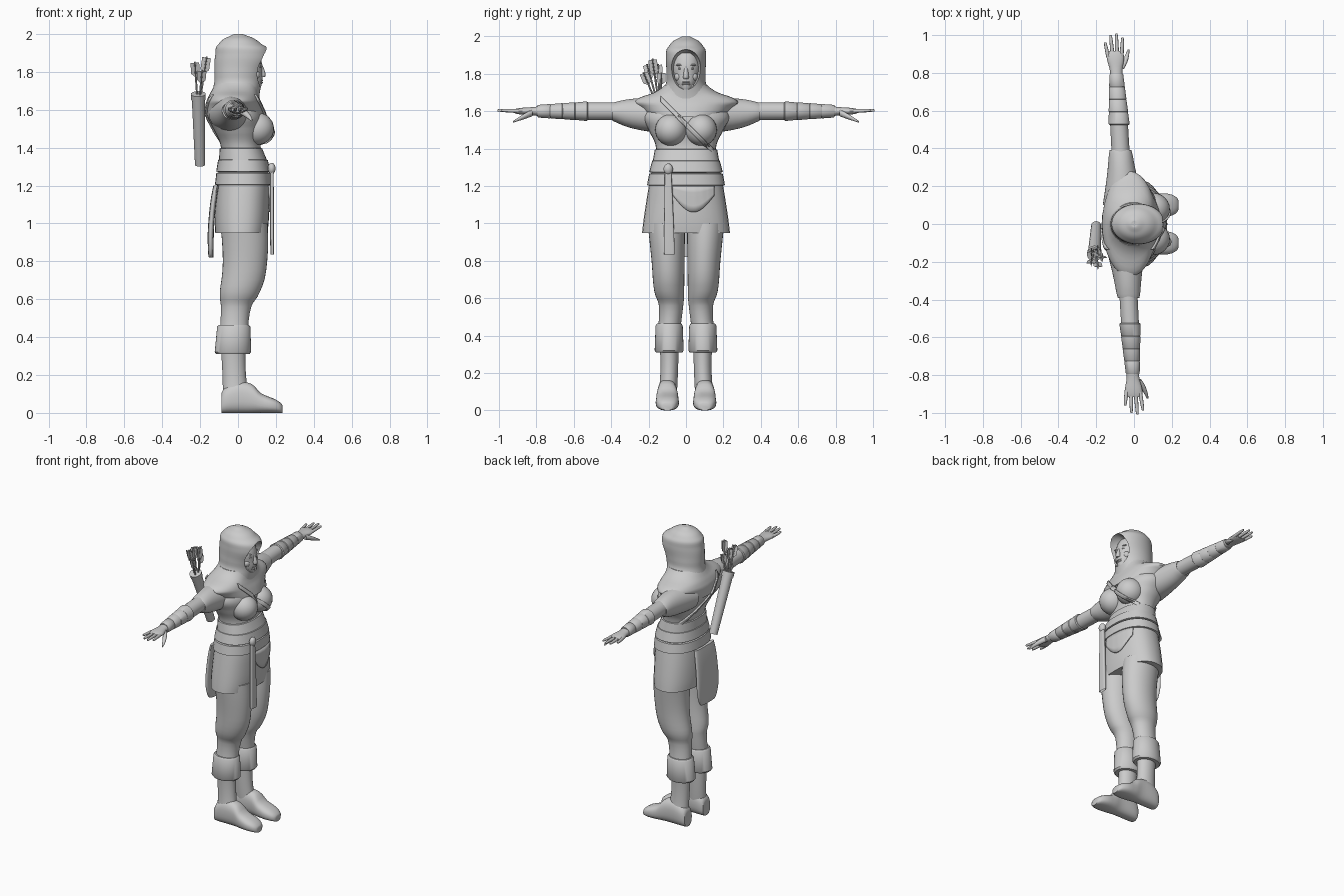
import bpy, bmesh, math
from mathutils import Vector, Matrix
from mathutils.bvhtree import BVHTree

cube = bpy.data.objects.get("Cube")
if cube:
    bpy.data.objects.remove(cube, do_unlink=True)

GREY = (.6, .6, .6, 1)
material = bpy.data.materials.new("plain grey")
material.use_nodes = True
material.diffuse_color = GREY
material.node_tree.nodes["Principled BSDF"].inputs["Base Color"].default_value = GREY
parts = []


def finish(name, bm):
    bmesh.ops.recalc_face_normals(bm, faces=bm.faces)
    mesh = bpy.data.meshes.new(name)
    bm.to_mesh(mesh)
    bm.free()
    mesh.materials.append(material)
    part = bpy.data.objects.new(name, mesh)
    bpy.context.collection.objects.link(part)
    parts.append(part)
    return part


def blend(low, high, t):
    return [a + (b - a) * t for a, b in zip(low, high)]


def refine(sections, steps):
    # smooth curve through the cross-sections
    out = []
    padded = [sections[0], *sections, sections[-1]]
    for before, start, end, after in zip(padded, padded[1:], padded[2:], padded[3:]):
        for step in range(steps):
            t = step / steps
            for_start = [(b - a) / 2 for a, b in zip(before, end)]
            for_end = [(b - a) / 2 for a, b in zip(start, after)]
            ahead = [p + m * t for p, m in zip(start, for_start)]
            behind = [p - m * (1 - t) for p, m in zip(end, for_end)]
            out.append(blend(ahead, behind, t * t * (3 - 2 * t)))
    return out + [list(sections[-1])]


def along_z(t, a, b):
    return (a, b, t)


def along_line(start, end):
    start, end = Vector(start), Vector(end)
    direction = (end - start).normalized()
    u = direction.cross(Vector((0, 1, 0))).normalized()
    v = direction.cross(u)
    return lambda t, a, b: start.lerp(end, t) + u * a + v * b


def loft(name, sections, place=along_z, steps=4, sides=32, power=2):
    # each section holds a position, two centre offsets and two radii
    bm = bmesh.new()
    rings = []
    for t, centre_a, centre_b, radius_a, radius_b in refine(sections, steps):
        ring = []
        for k in range(sides):
            angle = 2 * math.pi * k / sides
            c, s = math.cos(angle), math.sin(angle)
            a = math.copysign(abs(c) ** (2 / power), c) * radius_a
            b = math.copysign(abs(s) ** (2 / power), s) * radius_b
            ring.append(bm.verts.new(place(t, centre_a + a, centre_b + b)))
        rings.append(ring)
    for low, high in zip(rings, rings[1:]):
        for k in range(sides):
            bm.faces.new((low[k], low[k - 1], high[k - 1], high[k]))
    bm.faces.new(rings[0])
    bm.faces.new(rings[-1])
    return finish(name, bm)


def rod(name, place, start, end, sides=20):
    # straight round bar; each end is a position and a radius
    sections = [(t, 0, 0, radius, radius) for t, radius in (start, end)]
    return loft(name, sections, place, steps=1, sides=sides)


def band(name, low, high, place=along_z, power=2):
    # cuff with both rims rolled inward
    sections = []
    for t, tuck in ((0, .9), (.07, 1), (.93, 1), (1, .9)):
        *middle, ra, rb = blend(low, high, t)
        sections.append((*middle, ra * tuck, rb * tuck))
    return loft(name, sections, place, steps=1, power=power)


def body(rows):
    # rows give height, back, front and half width
    return [(z, (back + front) / 2, 0, (front - back) / 2, half) for z, back, front, half in rows]


def ball(name, centre, radii):
    bm = bmesh.new()
    matrix = Matrix.Translation(centre) @ Matrix.Diagonal((*radii, 1))
    bmesh.ops.create_uvsphere(bm, u_segments=24, v_segments=16, radius=1, matrix=matrix)
    return finish(name, bm)


# Tunic, chest and shoulder mantle
tunic_profile = body([
    (.95, -.12, .155, .235), (1.1, -.12, .165, .215), (1.3, -.1, .155, .18), (1.4, -.09, .12, .16),
    (1.5, -.13, .13, .2), (1.6, -.16, .12, .225), (1.68, -.1, .06, .12)])
tunic = loft("tunic", tunic_profile, steps=6, power=2.3)
chest = [ball("chest_" + side, (.1, y, 1.5), (.09, .085, .085)) for side, y in (("left", .08), ("right", -.08))]
mantle = loft("mantle", body([
    (1.57, -.17, .145, .2), (1.62, -.17, .13, .25), (1.66, -.16, .115, .27), (1.7, -.14, .11, .17),
    (1.74, -.12, .115, .115)]))

# Hood with the face opening carved out
hood = loft("hood", body([
    (1.64, -.16, .11, .18), (1.72, -.13, .12, .12), (1.8, -.125, .14, .105), (1.89, -.12, .165, .107),
    (1.95, -.1, .12, .09), (1.99, -.04, .05, .04), (2, -.01, .01, .01)]), steps=6, sides=48)
cutter = ball("face_cutter", (.155, 0, 1.82), (.12, .085, .11))
cutter.hide_render = True
opening = hood.modifiers.new("opening", "BOOLEAN")
opening.operation = "DIFFERENCE"
opening.object = cutter
bpy.context.view_layer.objects.active = hood
bpy.ops.object.modifier_apply(modifier=opening.name)
parts.remove(cutter)
bpy.data.objects.remove(cutter, do_unlink=True)

# Face
loft("head", [(1.7, .08, 0, .03, .02), (1.74, .06, 0, .066, .05), (1.8, .05, 0, .077, .07),
              (1.86, .045, 0, .078, .073), (1.91, .04, 0, .06, .06)])
rod("neck", along_z, (1.6, .07), (1.75, .05))
loft("nose", [(1.775, .12, 0, .01, .01), (1.785, .127, 0, .019, .015), (1.84, .115, 0, .012, .008)], sides=12)
for z in (1.755, 1.744):
    ball("lip", (.119, 0, z), (.013, .024, .006))
for side, s in (("left", 1), ("right", -1)):
    ball("eye_" + side, (.111, s * .03, 1.828), (.012, .014, .007))
    ball("brow_" + side, (.108, s * .03, 1.847), (.014, .024, .006))
    ball("cheek_" + side, (.093, s * .04, 1.785), (.022, .022, .024))

# Surfaces that lie on the clothing
verts, polygons = [], []
for part in [tunic, mantle, *chest]:
    base = len(verts)
    verts += [v.co.copy() for v in part.data.vertices]
    polygons += [[base + i for i in p.vertices] for p in part.data.polygons]
tree = BVHTree.FromPolygons(verts, polygons)


def drape(name, shape, side, columns=24, rows=4):
    # shape maps (u, v) to (y, z); side is positive on the chest, negative on the back
    bm = bmesh.new()
    grid = []
    for i in range(columns + 1):
        grid.append([])
        for j in range(rows + 1):
            y, z = shape(i / columns, j / rows)
            hit = tree.ray_cast(Vector((side, y, z)), Vector((-side, 0, 0)))[0]
            grid[-1].append(bm.verts.new((hit.x + side * .005 if hit else 0, y, z)))
    for left, right in zip(grid, grid[1:]):
        for j in range(rows):
            bm.faces.new((left[j], left[j + 1], right[j + 1], right[j]))
    thickness = finish(name, bm).modifiers.new("thickness", "SOLIDIFY")
    thickness.thickness = .01
    thickness.offset = 0


def strap_path(u, v):
    across = .28 * u
    return across - .135, 1.65 - across + .03 * v


def panel(u, v):
    return .22 * u - .07, 1.2 - v * (.05 + .09 * math.sin(math.pi * u))


drape("quiver_strap_front", strap_path, 1)
drape("quiver_strap_back", strap_path, -1)
drape("front_panel", panel, 1)


# Belt layers follow the tunic, then the knot and hanging cloths
def around_tunic(z, swell):
    row = min(refine(tunic_profile, 20), key=lambda section: abs(section[0] - z))
    return (z, row[1], 0, row[3] + swell, row[4] + swell)


for name, low, high, swell in (("belt_lower", 1.2, 1.27, .01), ("belt_upper", 1.27, 1.34, .012),
                               ("waist_wrap", 1.33, 1.4, .006)):
    band(name, around_tunic(low, swell), around_tunic(high, swell), power=2.3)
ball("belt_knot", (.178, -.095, 1.29), (.02, .025, .03))
loft("hanging_sash", [(.87, .18, -.09, .008, .024), (.9, .18, -.09, .01, .028),
                      (1.3, .178, -.096, .01, .017)], power=4)
loft("rear_cloth", [(.82, -.14, -.03, .01, .05), (.87, -.144, -.03, .015, .1),
                    (1.05, -.137, -.03, .016, .11), (1.2, -.115, -.03, .015, .1)], power=3)

# Arms, hands, legs and boots
for side, s in (("left", 1), ("right", -1)):
    def arm(t, a, b):
        return (a - .05 - .055 * s * t, s * t, 1.6 + b)

    def leg(t, a, b):
        return (a, s * (.09 + b), t)

    def toe(t, a, b):
        return (t, s * (.1 + a), b)

    loft(side + "_sleeve", [(.1, 0, -.02, .11, .095), (.25, 0, -.015, .08, .085),
                            (.37, 0, -.005, .062, .056), (.385, 0, -.005, .055, .047)], arm)
    rod(side + "_upper_arm", arm, (.35, .048), (.55, .047), sides=32)
    for i in range(4):
        start, scale = .525 + .066 * i, 1 - .09 * i
        band(side + "_bracer_band", (start, 0, 0, .057 * scale, .053 * scale),
             (start + .072, 0, 0, .05 * scale, .046 * scale), arm)
    loft(side + "_palm", [(.77, 0, 0, .034, .028), (.82, 0, 0, .034, .022), (.88, 0, 0, .046, .018),
                          (.915, 0, 0, .036, .011)], arm, sides=20)
    for i in range(4):
        tip, spread = 1 - .013 * (i - 1.2) ** 2, 1.4 - i
        loft(side + "_finger", [(.88, spread * .023, 0, .011, .011), (tip - .01, spread * .03, .004, .008, .008),
                                (tip, spread * .03, .004, .003, .003)], arm, sides=10)
    loft(side + "_thumb", [(.82, .025, -.008, .016, .018), (.87, .053, -.03, .014, .014),
                           (.925, .072, -.057, .004, .004)], arm, sides=12)

    loft(side + "_trouser_leg", [(1, .03, .015, .125, .1), (.8, .037, .006, .117, .088), (.64, .01, 0, .106, .08),
                                 (.56, -.01, -.01, .08, .065), (.44, -.02, 0, .075, .06)], leg)
    band(side + "_boot_cuff", (.31, -.027, 0, .097, .078), (.465, -.022, 0, .087, .072), leg)
    loft(side + "_boot_shaft", [(.34, -.025, 0, .065, .05), (.2, -.02, 0, .062, .047), (.08, -.01, .01, .07, .05)], leg)
    sole = ((-.085, .08, .03), (-.06, .14, .05), (.05, .16, .053), (.12, .105, .06), (.2, .07, .055), (.235, .04, .025))
    loft(side + "_foot", [(x, 0, top / 2, half, top / 2) for x, top, half in sole], toe, power=2.5)

# Quiver and arrows
mouth = Vector((-.21, -.16, 1.68))
tube = along_line((-.2, -.01, 1.31), mouth)
rod("quiver", tube, (0, .027), (1, .035))
rod("quiver_rim", tube, (.93, .038), (1.01, .039))
for i in range(5):
    turn = 2 * math.pi * i / 5
    tip = Vector((.035 * math.cos(turn) - .2, .05 * math.sin(turn) - .18, 1.84 + .04 * math.cos(2 * turn)))
    line = along_line(mouth.lerp(tip, .1) + Vector((0, .02, -.08)), tip)
    rod("arrow_shaft", line, (0, .005), (1, .005), sides=8)
    for a, b in ((.023, .002), (.002, .023)):
        loft("arrow_feather", [(.66, 0, 0, .003, .003), (.74, 0, 0, a, b), (.98, 0, 0, a, b)], line, steps=1, sides=4)

# Smooth shading with sharp edges kept
bpy.ops.object.select_all(action="DESELECT")
for part in parts:
    part.select_set(True)
bpy.context.view_layer.objects.active = tunic
bpy.ops.object.shade_smooth_by_angle(angle=math.radians(40))
